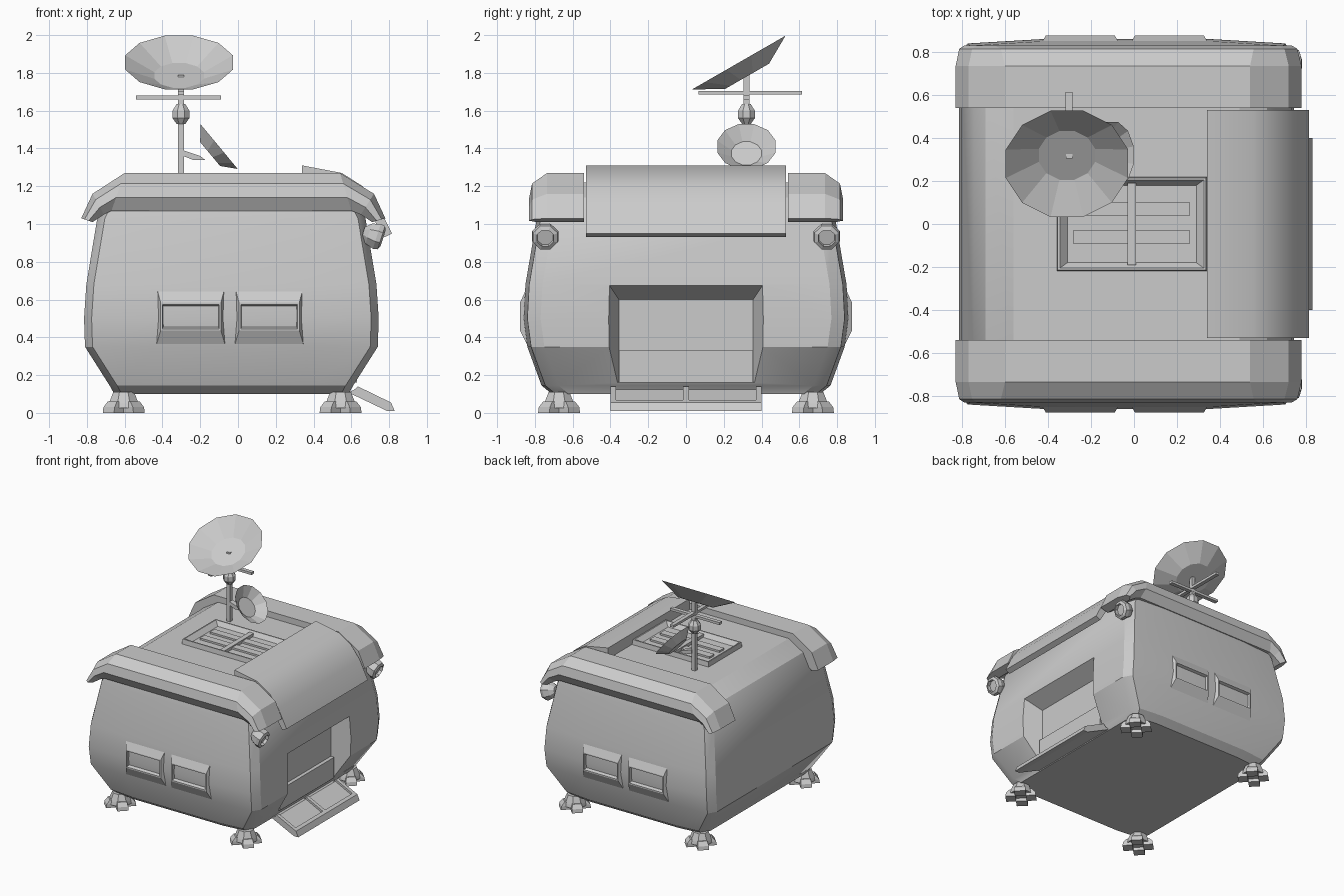
import bpy, bmesh, math
from mathutils import Vector, Matrix

if "Cube" in bpy.data.objects:
    bpy.data.objects.remove(bpy.data.objects["Cube"])

CX = -0.035  # centre line of the cabin in x


def finish(name, bm, smooth=None, closed=True):
    if closed:
        bmesh.ops.recalc_face_normals(bm, faces=bm.faces)
    me = bpy.data.meshes.new(name)
    bm.to_mesh(me)
    bm.free()
    ob = bpy.data.objects.new(name, me)
    bpy.context.collection.objects.link(ob)
    if smooth:
        bpy.ops.object.select_all(action='DESELECT')
        ob.select_set(True)
        bpy.context.view_layer.objects.active = ob
        bpy.ops.object.shade_smooth_by_angle(angle=math.radians(smooth))
    return ob


def loft(name, rings, caps=True, smooth=None):
    bm = bmesh.new()
    vs = [[bm.verts.new(p) for p in r] for r in rings]
    n = len(rings[0])
    for a, b in zip(vs, vs[1:]):
        for i in range(n):
            j = (i + 1) % n
            bm.faces.new((a[i], a[j], b[j], b[i]))
    if caps:
        bm.faces.new(vs[0])
        bm.faces.new(vs[-1])
    return finish(name, bm, smooth)


def extrude_y(name, prof, y0, y1, smooth=None):
    return loft(name, [[(x, y, z) for x, z in prof] for y in (y0, y1)], smooth=smooth)


def box(name, x0, x1, y0, y1, z0, z1):
    return extrude_y(name, [(x0, z0), (x1, z0), (x1, z1), (x0, z1)], y0, y1)


def turned(name, prof, n, loc, axis=(0, 0, 1), caps=True, smooth=None):
    """Rings of (radius, height) around an axis."""
    m = Matrix.Translation(loc) @ Vector(axis).to_track_quat('Z', 'Y').to_matrix().to_4x4()
    rings = [[m @ Vector((r * math.cos(2 * math.pi * (i + .5) / n),
                          r * math.sin(2 * math.pi * (i + .5) / n), h))
              for i in range(n)] for r, h in prof]
    return loft(name, rings, caps, smooth)


# Cabin shell: stacked chamfered rings (z, half x, half y)
levels = [(.10, .62, .71), (.145, .645, .765), (.35, .775, .84), (.5, .78, .86), (.68, .768, .85),
          (1.03, .71, .79), (1.14, .655, .77), (1.22, .525, .74)]
rings = []
for z, hx, hy in levels:
    q = [(hx, hy - .09), (hx - .04, hy - .02), (.4, hy)]
    pts = q + [(-x, y) for x, y in reversed(q)]
    pts += [(-x, -y) for x, y in pts]
    rings.append([(CX + x, y, z) for x, y in pts])
cabin = loft("cabin", rings, smooth=28)

# Doorway: tapered cut in the right side
cutter = loft("door_cutter", [
    [(x, -y, z0), (x, y, z0), (x, y, z1), (x, -y, z1)]
    for x, y, z0, z1 in ((.60, .355, .165, .60), (.76, .415, .13, .69))])
cutter.hide_render = True
mod = cabin.modifiers.new("doorway", 'BOOLEAN')
mod.operation = 'DIFFERENCE'
mod.solver = 'EXACT'
mod.object = cutter
bpy.context.view_layer.objects.active = cabin
bpy.ops.object.modifier_apply(modifier=mod.name)
bpy.data.objects.remove(cutter)
box("door_step", .59, .63, -.355, .355, .16, .33)

# Fold-down ramp with raised rims
extrude_y("ramp", [(.58, .11), (.63, .125), (.80, .04), (.825, .01), (.79, .01)], -.40, .40)
for i, (y0, y1) in enumerate(((-.40, -.37), (-.015, .015), (.37, .40))):
    extrude_y(f"ramp_rib_{i}", [(.60, .11), (.635, .14), (.81, .055), (.83, .01), (.79, .02)], y0, y1)
extrude_y("ramp_lip", [(.775, .05), (.785, .067), (.81, .055), (.83, .01), (.80, .01)], -.40, .40)

# Roof caps over front and back
outer = [(-.83, 1.03), (-.77, 1.16), (-.6, 1.27), (.54, 1.27), (.72, 1.16), (.78, 1.03)]
inner = [(-.77, 1.01), (-.71, 1.05), (-.67, 1.07), (.6, 1.07), (.65, 1.05), (.71, 1.01)]
section = [(.54, 0), (.735, 0), (.815, .28), (.83, .65), (.79, 1), (.54, 1)]
for side, s in (("front", -1), ("back", 1)):
    loft(f"{side}_roof_cap", [[(ox + (ix - ox) * t, s * y, oz + (iz - oz) * t) for y, t in section]
                              for (ox, oz), (ix, iz) in zip(outer, inner)])

# Curved awning above the door
extrude_y("awning", [(.34, 1.31), (.55, 1.27), (.66, 1.20), (.74, 1.10), (.815, .95),
                     (.775, .93), (.69, 1.07), (.62, 1.15), (.52, 1.21), (.34, 1.21)], -.53, .53, smooth=35)

# Twin windows on front and back: sloped surround with a sunk pane
for side, s in (("front", -1), ("back", 1)):
    for i, xc in enumerate((-.25, .165)):
        rects = ((.185, .35, .68, .835), (.16, .435, .585, .878), (.15, .445, .575, .878), (.145, .455, .565, .852))
        loft(f"{side}_window_{i}", [[(xc - w, s * y, z0), (xc + w, s * y, z0), (xc + w, s * y, z1), (xc - w, s * y, z1)]
                                    for w, z0, z1, y in rects])

# Roof vent: raised rim, slats and centre bar
loft("roof_vent", [[(-.01 - w, -d, z), (-.01 + w, -d, z), (-.01 + w, d, z), (-.01 - w, d, z)]
                   for w, d, z in ((.35, .22, 1.21), (.345, .215, 1.26), (.335, .205, 1.26), (.30, .18, 1.225))])
for i, y in enumerate((-.06, .07)):
    box(f"vent_slat_{i}", -.285, .26, y - .03, y + .03, 1.21, 1.24)
box("vent_bar", -.03, .01, -.19, .19, 1.21, 1.25)

# Mast with knuckle, cross bars and bracket
MX, MY = -.302, .32
box("mast", MX - .015, MX + .015, MY - .015, MY + .015, 1.2, 1.79)
turned("mast_knuckle", [(.025, 1.53), (.048, 1.56), (.048, 1.60), (.025, 1.635)], 8, (MX, MY, 0))
box("cross_bar_x", -.54, -.09, MY - .016, MY + .016, 1.66, 1.68)
box("cross_bar_y", MX - .016, MX + .016, .065, .615, 1.685, 1.705)
extrude_y("dish_bracket", [(-.29, 1.39), (-.2, 1.36), (-.175, 1.34), (-.24, 1.34), (-.29, 1.36)], MY - .02, MY + .02)


# Dishes: faceted shallow bowls, thin double skin
def dish(name, r, r_in, depth, loc, axis):
    turned(name, [(r_in * .97, -depth + .006), (r, 0), (r_in, -depth)], 12, loc, axis)


dish("large_dish", .295, .14, .085, (-.312, .28, 1.855), (0, -.5, .87))
dish("small_dish", .16, .085, .062, (-.10, .32, 1.41), (.77, 0, .64))

# Lamps and feet
for side, s in (("front", -1), ("back", 1)):
    turned(f"{side}_lamp", [(.03, -.075), (.06, -.045), (.075, 0), (.07, .025), (.048, .035), (.045, .012)], 8,
           (.735, s * .745, .935), (.94, 0, -.3))
    for end, x in (("left", -.605), ("right", .543)):
        y = s * .672
        turned(f"{side}_{end}_foot", [(.092, .025), (.085, .05), (.06, .11)], 8, (x, y, 0))
        for k in range(4):
            a = math.radians(45 + 90 * k)
            c, d = math.cos(a), math.sin(a)
            loft(f"{side}_{end}_toe_{k}", [
                [(x + c * u - d * v, y + d * u + c * v, z) for u, v in ((.04, -w), (r, -w), (r, w), (.04, w))]
                for z, r, w in ((0, .115, .042), (.03, .11, .042), (.06, .085, .035))])
